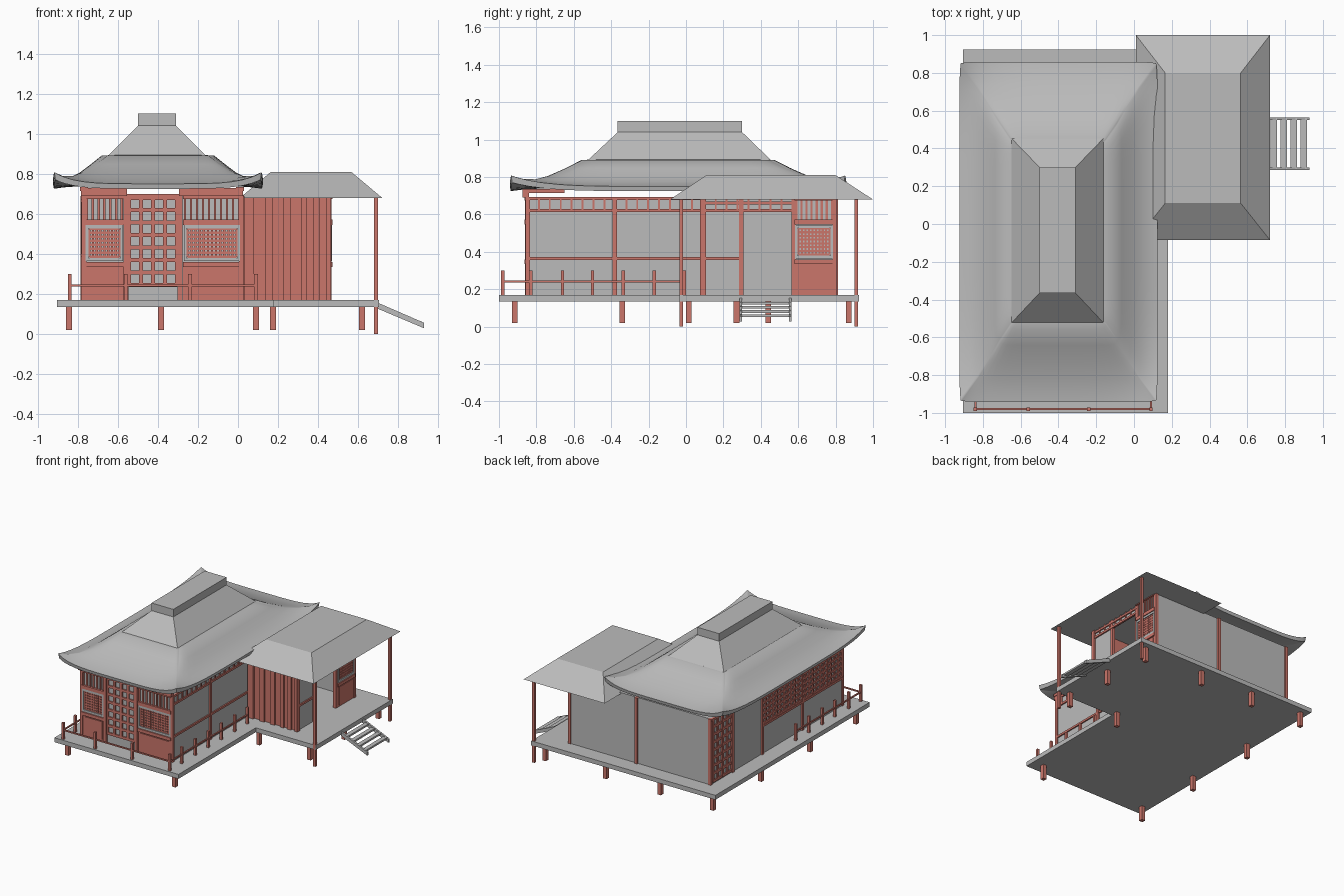
import bpy, bmesh, math
from mathutils import Vector

if "Cube" in bpy.data.objects:
    bpy.data.objects.remove(bpy.data.objects["Cube"])


def material(name, rgb):
    m = bpy.data.materials.new(name)
    m.diffuse_color = (*rgb, 1)
    m.use_nodes = True
    m.node_tree.nodes["Principled BSDF"].inputs["Base Color"].default_value = m.diffuse_color
    return m


GRAY = material("plain gray", (0.5, 0.5, 0.5))
RED = material("red timber", (0.6, 0.18, 0.145))


def finish(name, bm, mat):
    me = bpy.data.meshes.new(name)
    bm.to_mesh(me)
    bm.free()
    me.materials.append(mat)
    ob = bpy.data.objects.new(name, me)
    bpy.context.collection.objects.link(ob)
    return ob


def frustum(bm, lo, hi):
    """Box or hip shape between two rectangles (x0, x1, y0, y1, z)."""
    vs = [bm.verts.new((r[i], r[j], r[4])) for r in (lo, hi)
          for i, j in ((0, 2), (1, 2), (1, 3), (0, 3))]
    for f in ((3, 2, 1, 0), (4, 5, 6, 7), (0, 1, 5, 4), (1, 2, 6, 5), (2, 3, 7, 6), (3, 0, 4, 7)):
        bm.faces.new([vs[k] for k in f])


def boxes(name, mat, items):
    """One object made of boxes (x0, x1, y0, y1, z0, z1)."""
    bm = bmesh.new()
    for x0, x1, y0, y1, z0, z1 in items:
        frustum(bm, (x0, x1, y0, y1, z0), (x0, x1, y0, y1, z1))
    return finish(name, bm, mat)


def post(x, y, z0, z1, w):
    return (x - w / 2, x + w / 2, y - w / 2, y + w / 2, z0, z1)


def on_wall(wall, u0, u1, z0, z1, d):
    """Box on a wall (axis, position, outward sign), standing out by d."""
    axis, p, s = wall
    a, b = sorted((p - s * 0.004, p + s * d))
    return (a, b, u0, u1, z0, z1) if axis == 'x' else (u0, u1, a, b, z0, z1)


def grid(wall, u0, u1, z0, z1, nu, nz, w, d=0.008):
    """Lattice of nu by nz cells."""
    out = []
    for i in range(nu + 1):
        u = u0 + (u1 - u0) * i / nu
        out.append(on_wall(wall, u - w / 2, u + w / 2, z0, z1, d))
    for i in range(nz + 1 if nz else 0):
        z = z0 + (z1 - z0) * i / nz
        out.append(on_wall(wall, u0, u1, z - w / 2, z + w / 2, d * 0.9))
    return out


FRONT, RIGHT, LEFT = ('y', -0.845, -1), ('x', 0.02, 1), ('x', -0.775, -1)
BACK, SIDE = ('y', 0.8, 1), ('x', 0.455, 1)

# L-shaped deck
bm = bmesh.new()
outline = [(-0.905, -1), (0.18, -1), (0.18, -0.035), (0.705, -0.035), (0.705, 0.925), (-0.905, 0.925)]
face = bm.faces.new([bm.verts.new((x, y, 0.135)) for x, y in outline])
ext = bmesh.ops.extrude_face_region(bm, geom=[face])
bmesh.ops.translate(bm, vec=(0, 0, 0.035), verts=[v for v in ext['geom'] if isinstance(v, bmesh.types.BMVert)])
bmesh.ops.recalc_face_normals(bm, faces=bm.faces)
finish("deck", bm, GRAY)

# Legs under the deck, tall porch posts
legs = [(-0.845, y) for y in (-0.915, -0.34, 0.27, 0.87)]
legs += [(x, 0.87) for x in (-0.385, 0.09, 0.62)]
legs += [(0.09, -0.915), (0.175, 0.015), (0.62, 0.015), (0.62, 0.44)]
boxes("deck_legs", RED, [post(x, y, 0.02, 0.136, 0.03) for x, y in legs])
boxes("porch_posts", RED, [post(0.69, y, 0.0, 0.685, 0.02) for y in (-0.025, 0.91)])

# House body and side room walls
boxes("house_body", GRAY, [(-0.775, 0.02, -0.845, 0.8, 0.17, 0.69)])
boxes("side_room_walls", GRAY, [
    (0.02, 0.455, 0.785, 0.8, 0.17, 0.685),
    (0.44, 0.455, 0.10, 0.30, 0.17, 0.685),
    (0.44, 0.455, 0.30, 0.57, 0.62, 0.685),
    (0.44, 0.455, 0.57, 0.80, 0.17, 0.685)])

# Boarded red wall with raised battens
battens = [(0.03, 0.08), (0.135, 0.175), (0.225, 0.265), (0.315, 0.345), (0.375, 0.41), (0.44, 0.465)]
boxes("boarded_wall", RED, [(0.02, 0.46, 0.09, 0.105, 0.17, 0.685)] +
      [(a, b, 0.075, 0.09, 0.17, 0.685) for a, b in battens])


# Panelled bays: solid foot, fine lattice, slatted transom
def bay(name, wall, u0, u1):
    n = round((u1 - u0) / 0.024)
    parts = [on_wall(wall, u0, u1, 0.17, 0.345, 0.006),
             on_wall(wall, u0 + 0.02, u1 - 0.02, 0.185, 0.325, 0.011),
             on_wall(wall, u0, u1, 0.335, 0.36, 0.018),
             on_wall(wall, u0, u1, 0.545, 0.572, 0.018),
             on_wall(wall, u0, u1, 0.675, 0.7, 0.018)]
    parts += grid(wall, u0 + 0.022, u1 - 0.022, 0.385, 0.525, n, 7, 0.011)
    parts += grid(wall, u0 + 0.01, u1 - 0.01, 0.57, 0.68, round(n * 0.75), 0, 0.012)
    boxes(name, RED, parts)
    a, b = u0 + 0.004, u1 - 0.004
    boxes(name + "_window_frame", GRAY, [
        on_wall(wall, a, b, 0.363, 0.38, 0.014), on_wall(wall, a, b, 0.527, 0.543, 0.014),
        on_wall(wall, a, a + 0.013, 0.38, 0.527, 0.014), on_wall(wall, b - 0.013, b, 0.38, 0.527, 0.014)])


bay("front_left_bay", FRONT, -0.765, -0.57)
bay("front_right_bay", FRONT, -0.275, 0.015)
bay("side_room_bay", SIDE, 0.58, 0.79)

# Lattice doors and the left side lattice windows
boxes("front_door_lattice", RED, grid(FRONT, -0.545, -0.305, 0.245, 0.68, 4, 7, 0.02, 0.01))
boxes("left_door_lattice", RED, grid(LEFT, 0.54, 0.775, 0.19, 0.68, 4, 8, 0.02, 0.01))
boxes("left_window_lattice", RED, grid(LEFT, -0.83, 0.16, 0.41, 0.65, 22, 6, 0.016, 0.01))

# Wall posts
corners = [(-0.77, -0.845), (-0.56, -0.85), (-0.29, -0.85), (0.018, -0.845), (0.02, -0.38),
           (0.455, 0.095), (0.45, 0.295), (0.45, 0.575), (0.455, 0.795), (-0.13, 0.8), (-0.77, 0.795),
           (-0.775, 0.53), (-0.775, 0.16), (-0.775, -0.34)]
boxes("wall_posts", RED, [post(x, y, 0.17, 0.69, 0.024) for x, y in corners])

# Horizontal beams and the transom strip
beams = [on_wall(RIGHT, -0.845, 0.09, z - 0.008, z + 0.008, 0.01) for z in (0.365, 0.62, 0.685)]
beams += grid(RIGHT, -0.845, 0.09, 0.62, 0.69, 16, 0, 0.01)
beams += [on_wall(SIDE, 0.1, 0.3, 0.357, 0.373, 0.01)]
beams += [on_wall(SIDE, 0.1, 0.58, z - 0.008, z + 0.008, 0.01) for z in (0.62, 0.66)]
beams += grid(SIDE, 0.1, 0.57, 0.62, 0.685, 8, 0, 0.01)
beams += [on_wall(LEFT, -0.845, 0.8, 0.672, 0.69, 0.012), on_wall(LEFT, -0.845, 0.16, 0.385, 0.402, 0.012)]
beams += [on_wall(FRONT, -0.56, -0.29, 0.68, 0.7, 0.015)]
boxes("wall_beams", RED, beams)

# Brackets carrying the eaves
boxes("eave_brackets", RED, [
    (-0.785, -0.555, -0.875, -0.84, 0.69, 0.73), (-0.295, 0.025, -0.875, -0.84, 0.69, 0.73),
    (-0.01, 0.03, -0.875, -0.65, 0.715, 0.735), (-0.79, -0.75, -0.875, -0.65, 0.715, 0.735)])

# Railing round the front of the deck
rail_y = [-0.98, -0.83, -0.66, -0.5, -0.335, -0.17, -0.01]
rail = [post(x, -0.98, 0.17, 0.3, 0.018) for x in (-0.56, -0.24)]
rail += [post(0.09, y, 0.17, 0.3, 0.018) for y in rail_y]
rail += [post(-0.84, y, 0.17, 0.3, 0.018) for y in rail_y[:-1]]
rail += [(-0.84, 0.09, -0.985, -0.975, 0.236, 0.246), (0.085, 0.095, -0.98, -0.01, 0.236, 0.246),
         (-0.845, -0.835, -0.98, -0.17, 0.236, 0.246)]
boxes("railing", RED, rail)

# Steps: sloping stringers and treads
bm = bmesh.new()
for y in (0.285, 0.55):
    pts = [(0.70, 0.155), (0.70, 0.125), (0.93, 0.028), (0.93, 0.055)]
    a = [bm.verts.new((x, y, z)) for x, z in pts]
    b = [bm.verts.new((x, y + 0.015, z)) for x, z in pts]
    bm.faces.new(a)
    bm.faces.new(b[::-1])
    for i in range(4):
        bm.faces.new((a[i], b[i], b[(i + 1) % 4], a[(i + 1) % 4]))
bmesh.ops.recalc_face_normals(bm, faces=bm.faces)
for i in range(4):
    x, z = 0.735 + 0.053 * i, 0.125 - 0.0225 * i
    frustum(bm, (x - 0.012, x + 0.022, 0.29, 0.56, z - 0.006), (x - 0.012, x + 0.022, 0.29, 0.56, z + 0.008))
finish("steps", bm, GRAY)

# Side room roof: flat-topped hip
bm = bmesh.new()
frustum(bm, (0.01, 0.72, -0.085, 1.0, 0.68), (0.165, 0.565, 0.11, 0.8, 0.81))
finish("side_room_roof", bm, GRAY)

# Upper main roof and ridge block
bm = bmesh.new()
frustum(bm, (-0.65, -0.16, -0.525, 0.455, 0.89), (-0.5, -0.31, -0.365, 0.3, 1.04))
finish("upper_roof", bm, GRAY)
boxes("ridge_block", GRAY, [(-0.5, -0.31, -0.365, 0.3, 1.04, 1.1)])

# Lower main roof: rings of (half width, half length, height, corner lift, corner rounding)
rings = [(0.22, 0.46, 0.893, 0, 0.06), (0.28, 0.515, 0.892, 0, 0.06), (0.335, 0.60, 0.848, 0, 0.05),
         (0.39, 0.695, 0.806, 0.002, 0.04), (0.44, 0.78, 0.776, 0.012, 0.03), (0.49, 0.85, 0.757, 0.033, 0.02),
         (0.525, 0.9, 0.75, 0.058, 0.015), (0.52, 0.895, 0.725, 0.045, 0.015),
         (0.47, 0.84, 0.732, 0.02, 0.03), (0.36, 0.72, 0.74, 0, 0.03)]
N = 20
side = [math.sin(math.pi / 2 * (2 * i / N - 1)) for i in range(N)]
square = ([(s, -1) for s in side] + [(1, s) for s in side] +
          [(-s, 1) for s in side] + [(-1, -s) for s in side])
bm = bmesh.new()
loops = []
for hx, hy, z, lift, rnd in rings:
    loop = []
    for a, b in square:
        c = min(abs(a), abs(b))
        pull = rnd * c ** 14
        loop.append(bm.verts.new((-0.4 + hx * a - math.copysign(pull, a) * 0.5,
                                  -0.042 + hy * b - math.copysign(pull, b) * 0.5, z + lift * c ** 5)))
    loops.append(loop)
for top, low in zip(loops, loops[1:]):
    for i in range(len(top)):
        j = (i + 1) % len(top)
        bm.faces.new((top[i], low[i], low[j], top[j]))
bm.faces.new(loops[0])
bm.faces.new(loops[-1][::-1])
roof = finish("lower_roof", bm, GRAY)
bpy.context.view_layer.objects.active = roof
roof.select_set(True)
bpy.ops.object.shade_smooth_by_angle(angle=math.radians(40))
